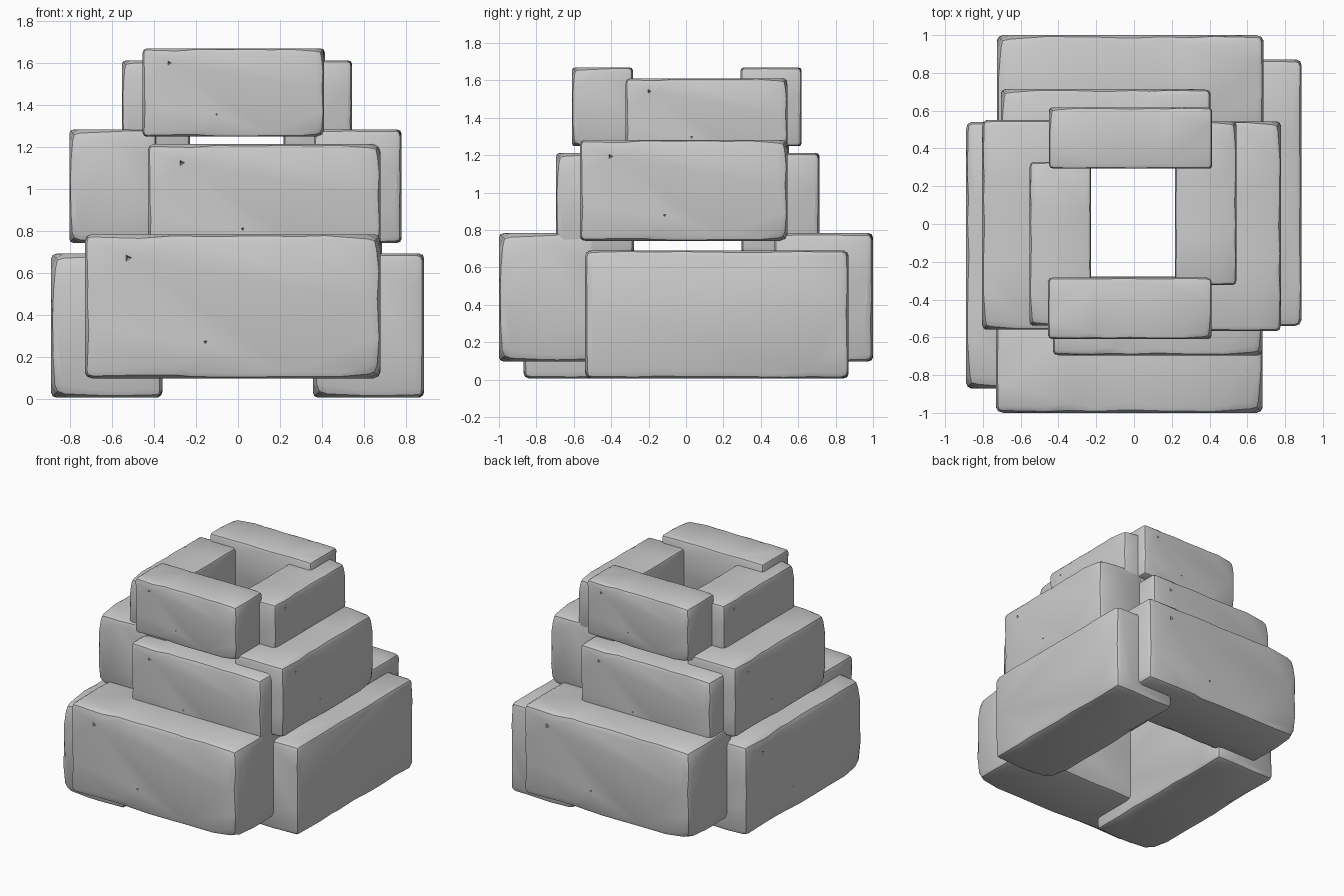
import bpy, bmesh, math, random
from mathutils import Vector, Matrix

if "Cube" in bpy.data.objects:
    bpy.data.objects.remove(bpy.data.objects["Cube"])

random.seed(11)
HALF = (0.705, 0.265, 0.343)   # half size of the largest block


def width(c, a):
    """Irregular width of the worn edge."""
    w = random.uniform(0.022, 0.042)
    return w + random.uniform(0.015, 0.035) if random.random() < 0.18 else w


def worn_block():
    bm = bmesh.new()
    corner, mid_corner, faces = {}, {}, {}
    signs = [(x, y, z) for x in (-1, 1) for y in (-1, 1) for z in (-1, 1)]

    def add(co, face=None):
        v = bm.verts.new(co)
        if face:
            faces.setdefault(face, []).append(v)
        return v

    # Corners: one point per neighbouring face plus one outer point;
    # the right end of the outer face is chipped more deeply
    for s in signs:
        chip = 0.075 if s[0] > 0 and s[1] < 0 else 0.042
        for a in range(3):
            co = [s[i] * (HALF[i] - (0 if i == a else chip * random.uniform(0.7, 1.1)))
                  for i in range(3)]
            corner[a, s] = add(co, (a, s[a]))
        mid_corner[s] = add([s[i] * (HALF[i] - chip * 0.4) for i in range(3)])
    mids = {}

    # Edges: wavy strips two faces wide
    for c in range(3):
        a, b = [i for i in range(3) if i != c]
        count = max(2, round(HALF[c] * 12))
        for sa in (-1, 1):
            for sb in (-1, 1):
                def point(da, db, t):
                    p = [0, 0, 0]
                    p[a], p[b], p[c] = sa * (HALF[a] - da), sb * (HALF[b] - db), t
                    return p

                ends = []
                for sc in (-1, 1):
                    s = [0, 0, 0]
                    s[a], s[b], s[c] = sa, sb, sc
                    ends.append(tuple(s))
                rows = [[], [], []]
                for k in range(count + 1):
                    if k in (0, count):
                        s = ends[k > 0]
                        pa, pb = corner[a, s], corner[b, s]
                        t = (pa.co[c] + pb.co[c]) / 2
                        da = HALF[b] - abs(pa.co[b])
                        m = mids[c, s] = add(point(da * 0.3, da * 0.3, t))
                    else:
                        t = HALF[c] * 0.9 * (2 * (k + random.uniform(-0.3, 0.3)) / count - 1)
                        wa, wb = width(c, a), width(c, b)
                        pa = add(point(0, wa, t), (a, sa))
                        pb = add(point(wb, 0, t), (b, sb))
                        m = add(point(wb * 0.28, wa * 0.28, t))
                    for row, v in zip(rows, (pa, m, pb)):
                        row.append(v)
                for r in range(2):
                    for k in range(count):
                        bm.faces.new((rows[r][k], rows[r][k + 1], rows[r + 1][k + 1], rows[r + 1][k]))

    # Corner patches
    for s in signs:
        for a in range(3):
            b, c = (a + 1) % 3, (a + 2) % 3
            bm.faces.new((corner[a, s], mids[c, s], mid_corner[s], mids[b, s]))

    # Flat sides
    for (a, _), vs in faces.items():
        b, c = (a + 1) % 3, (a + 2) % 3
        vs.sort(key=lambda v: math.atan2(v.co[c] / HALF[c], v.co[b] / HALF[b]))
        bm.faces.new(vs)
    bmesh.ops.recalc_face_normals(bm, faces=bm.faces)
    mesh = bpy.data.meshes.new("stone_block")
    bm.to_mesh(mesh)
    bm.free()
    return mesh


# One worn block with two small pits cut into its outer face
base = bpy.data.objects.new("base_block", worn_block())
bpy.context.collection.objects.link(base)
pits = []
for x, z, r, turn in ((-0.50, 0.23, 0.036, 0.5), (-0.13, -0.17, 0.02, 0.0)):
    bpy.ops.mesh.primitive_cone_add(vertices=3, radius1=r * 1.5, radius2=0, depth=0.06,
                                    location=(x, -HALF[1] - 0.01, z),
                                    rotation=(-math.pi / 2, turn, 0))
    pit = bpy.context.object
    pit.name = "pit_cutter"
    pit.hide_render = True
    mod = base.modifiers.new("pit", 'BOOLEAN')
    mod.operation, mod.object, mod.solver = 'DIFFERENCE', pit, 'EXACT'
    pits.append(pit)
deps = bpy.context.evaluated_depsgraph_get()
block = bpy.data.meshes.new_from_object(base.evaluated_get(deps))
for ob in [base] + pits:
    bpy.data.objects.remove(ob)

# tier, size, then per block: side, centre x, y, z, quarter turns
tiers = (
    ("bottom", 1.0, (("front", -0.025, -0.735, 0.44, 0), ("back", -0.02, 0.735, 0.44, 2),
                     ("right", 0.622, 0.165, 0.348, 3), ("left", -0.625, -0.165, 0.348, 3))),
    ("middle", 0.787, (("front", 0.125, -0.487, 0.942, 0), ("back", -0.15, 0.505, 0.942, 2),
                       ("right", 0.57, -0.012, 1.012, 1), ("left", -0.595, -0.005, 1.012, 3))),
    ("top", 0.613, (("front", -0.022, -0.447, 1.458, 0), ("back", -0.018, 0.455, 1.458, 2),
                    ("right", 0.38, 0.11, 1.40, 1), ("left", -0.39, -0.105, 1.40, 3))),
)
for tier, size, blocks in tiers:
    for side, x, y, z, turns in blocks:
        ob = bpy.data.objects.new(f"{tier}_{side}_stone", block.copy())
        bpy.context.collection.objects.link(ob)
        ob.data.transform(Matrix.Translation((x, y, z)) @
                          Matrix.Rotation(turns * math.pi / 2, 4, 'Z') @ Matrix.Scale(size, 4))
        bpy.ops.object.select_all(action='DESELECT')
        ob.select_set(True)
        bpy.context.view_layer.objects.active = ob
        bpy.ops.object.shade_smooth_by_angle(angle=math.radians(30))
